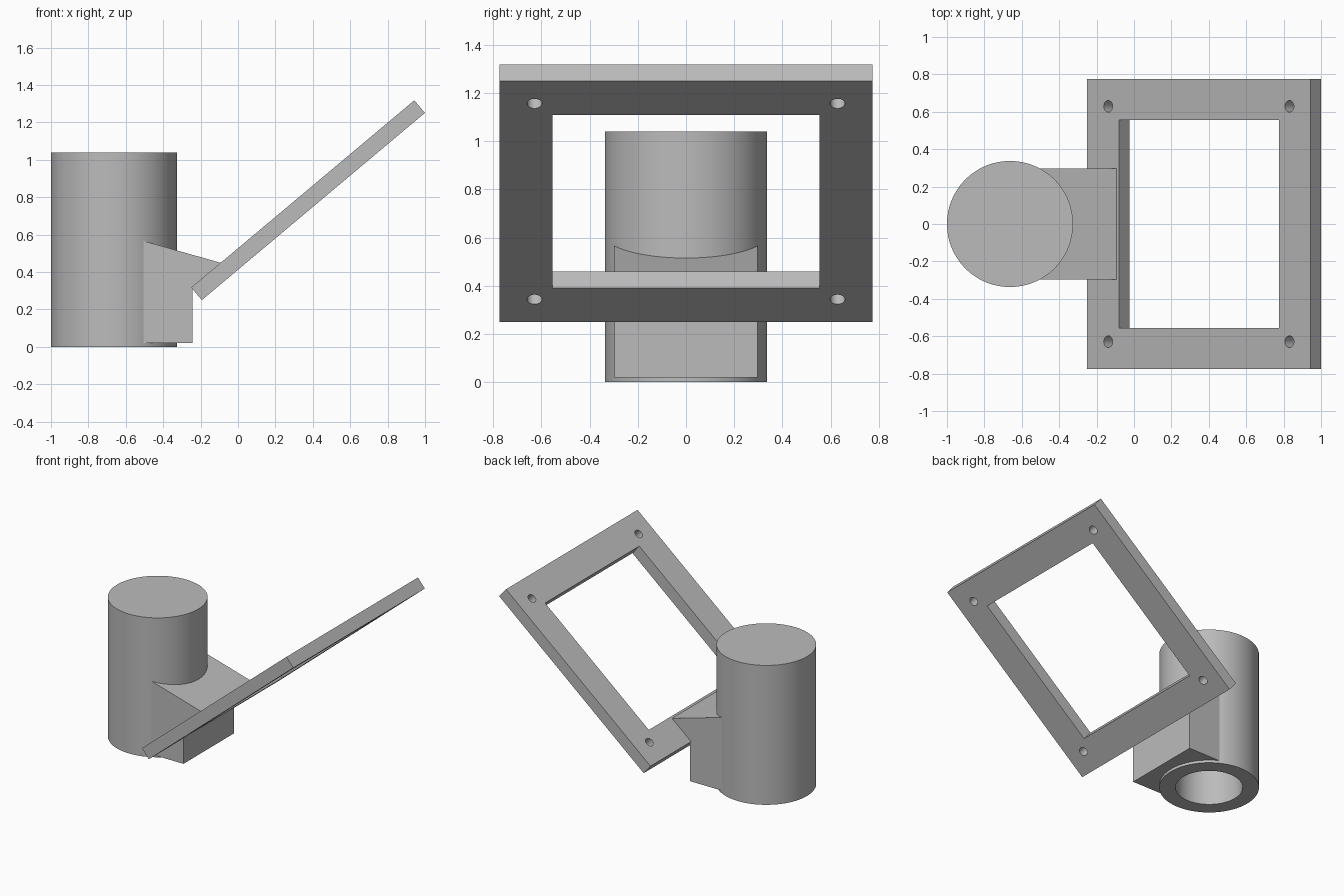
import bpy
import bmesh
import math
from mathutils import Matrix, Vector

cube = bpy.data.objects.get("Cube")
if cube:
    bpy.data.objects.remove(cube, do_unlink=True)

grey = bpy.data.materials.new("plain_grey")
grey.use_nodes = True
colour = (0.5, 0.5, 0.5, 1)
grey.diffuse_color = colour
grey.node_tree.nodes["Principled BSDF"].inputs["Base Color"].default_value = colour


def add_object(name, bm):
    bmesh.ops.recalc_face_normals(bm, faces=bm.faces)
    mesh = bpy.data.meshes.new(name)
    bm.to_mesh(mesh)
    bm.free()
    mesh.materials.append(grey)
    obj = bpy.data.objects.new(name, mesh)
    bpy.context.collection.objects.link(obj)
    return obj


def box(name, size):
    bm = bmesh.new()
    bmesh.ops.create_cube(bm, size=1, matrix=Matrix.Diagonal((*size, 1)))
    return add_object(name, bm)


def cylinder(name, radius, bottom, top, x=0, y=0, sides=96):
    bm = bmesh.new()
    bmesh.ops.create_cone(bm, cap_ends=True, segments=sides, radius1=radius, radius2=radius,
                          depth=top - bottom,
                          matrix=Matrix.Translation((x, y, (top + bottom) / 2)))
    return add_object(name, bm)


def prism(name, profile, half_width):
    bm = bmesh.new()
    face = bm.faces.new([bm.verts.new((x, -half_width, z)) for x, z in profile])
    side = bmesh.ops.extrude_face_region(bm, geom=[face])["geom"]
    moved = [v for v in side if isinstance(v, bmesh.types.BMVert)]
    bmesh.ops.translate(bm, verts=moved, vec=(0, 2 * half_width, 0))
    return add_object(name, bm)


def cut(target, cutter):
    """Subtract the cutter from the target and discard it."""
    mod = target.modifiers.new("cut", "BOOLEAN")
    mod.operation = "DIFFERENCE"
    mod.solver = "EXACT"
    mod.object = cutter
    cutter.hide_render = True
    bpy.ops.object.select_all(action="DESELECT")
    target.select_set(True)
    bpy.context.view_layer.objects.active = target
    bpy.ops.object.modifier_apply(modifier=mod.name)
    bpy.data.objects.remove(cutter, do_unlink=True)


def smooth(obj):
    bpy.ops.object.select_all(action="DESELECT")
    obj.select_set(True)
    bpy.context.view_layer.objects.active = obj
    bpy.ops.object.shade_smooth_by_angle(angle=math.radians(30))


# Upright socket, closed on top with a blind bore from below
AXIS_X, RADIUS, HEIGHT = -0.663, 0.337, 1.04
socket = cylinder("socket_cylinder", RADIUS, 0, HEIGHT, AXIS_X)
cut(socket, cylinder("bore_cutter", 0.227, -0.1, 0.93, AXIS_X))
smooth(socket)

# Bracket with a sloping top, fitted around the socket
bracket = prism("bracket", [(-0.6, 0.02), (-0.242, 0.02), (-0.242, 0.306),
                            (-0.16, 0.34), (-0.093, 0.449), (-0.6, 0.593)], 0.297)
cut(bracket, cylinder("bracket_cutter", RADIUS - 0.005, -0.1, HEIGHT, AXIS_X))
smooth(bracket)

# Tilted square frame with a window and four corner holes
LENGTH, WIDTH, THICK, TILT = 1.557, 1.55, 0.088, math.radians(40)
frame = box("tilted_frame", (LENGTH, WIDTH, THICK))
cut(frame, box("window_cutter", (LENGTH - 0.44, WIDTH - 0.44, 1)))
for sx in (-1, 1):
    for sy in (-1, 1):
        cut(frame, cylinder("hole_cutter", 0.031, -0.5, 0.5,
                            sx * (LENGTH / 2 - 0.146), sy * (WIDTH / 2 - 0.146), 32))
smooth(frame)
along = Vector((math.cos(TILT), 0, math.sin(TILT)))
down = Vector((math.sin(TILT), 0, -math.cos(TILT)))
frame.location = Vector((-0.25, 0, 0.317)) + along * LENGTH / 2 + down * THICK / 2
frame.rotation_euler = (0, -TILT, 0)
